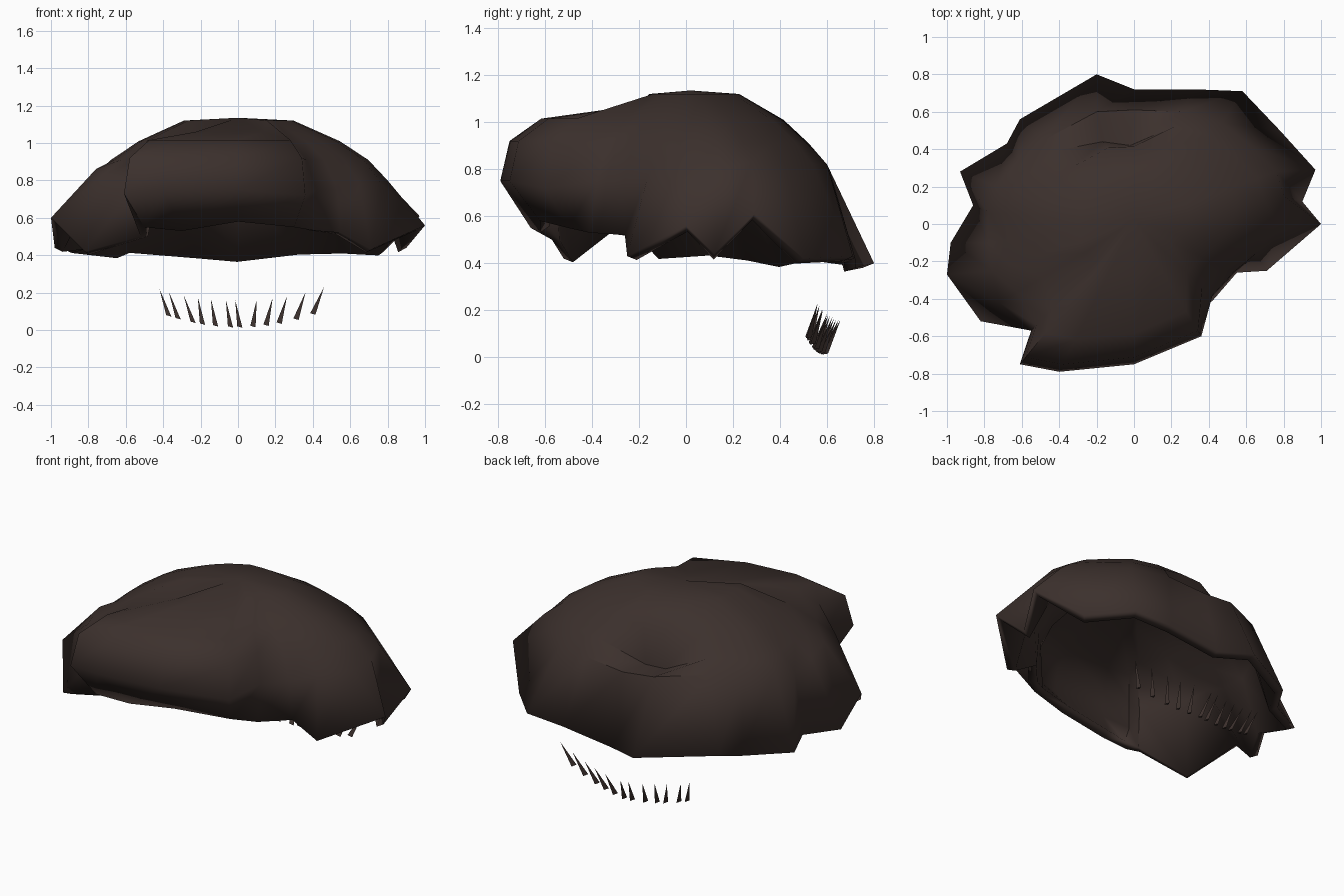
import bpy, bmesh, math
from mathutils import Vector

if "Cube" in bpy.data.objects:
    bpy.data.objects.remove(bpy.data.objects["Cube"])

hair = bpy.data.materials.new("dark_brown")
hair.diffuse_color = (0.045, 0.030, 0.026, 1)
hair.use_nodes = True
hair.node_tree.nodes["Principled BSDF"].inputs["Base Color"].default_value = hair.diffuse_color

def finish(name, bm):
    bmesh.ops.recalc_face_normals(bm, faces=bm.faces)
    me = bpy.data.meshes.new(name)
    bm.to_mesh(me)
    bm.free()
    ob = bpy.data.objects.new(name, me)
    bpy.context.collection.objects.link(ob)
    me.materials.append(hair)
    return ob

# Ragged lower rim of the shell, counterclockwise from +x
rim = [(1, 0, .56), (.90, .12, .44), (.97, .29, .61), (.78, .50, .42),
       (.58, .71, .43), (.33, .72, .42), (0, .72, .38), (-.20, .80, .40),
       (-.61, .56, .43), (-.68, .43, .40), (-.93, .28, .43), (-.86, .10, .45),
       (-.98, -.10, .44), (-1, -.27, .60), (-.82, -.52, .42), (-.52, -.57, .50),
       (-.50, -.66, .55), (-.30, -.62, .53), (0, -.62, .58), (.30, -.50, .55),
       (.42, -.41, .53), (.55, -.26, .52), (.71, -.25, .43)]
# Fullest ring of the locks, same columns
mid = [(.77, 0, .78), (.80, .15, .80), (.76, .28, .83), (.62, .42, .82),
       (.47, .54, .82), (.25, .60, .82), (0, .61, .80), (-.20, .60, .82),
       (-.48, .45, .85), (-.62, .33, .85), (-.74, .20, .85), (-.78, .06, .80),
       (-.78, -.10, .82), (-.76, -.25, .86), (-.72, -.42, .83), (-.55, -.57, .76),
       (-.61, -.75, .73), (-.40, -.79, .75), (0, -.75, .75), (.36, -.60, .72),
       (.42, -.38, .75), (.53, -.26, .75), (.65, -.16, .78)]

def shrink(side, front):
    # Ring towards the crown; the fringe keeps more of its reach
    out = []
    for i, p in enumerate(mid):
        s, z = front if 15 <= i <= 19 else side
        out.append((p[0] * s, p[1] * s, z))
    return out

shoulder = shrink((.87, .91), (.95, .92))
shoulder[6], shoulder[7] = (-.02, .42, .78), (-.17, .44, .80)  # crown hollow
upper = shrink((.68, 1.01), (.78, 1.015))
top = shrink((.37, 1.12), (.37, 1.06))

# Hair shell
bm = bmesh.new()
rings = [[bm.verts.new(p) for p in r] for r in (rim, mid, shoulder, upper, top)]
n = len(rim)
for a, b in zip(rings, rings[1:]):
    for i in range(n):
        j = (i + 1) % n
        bm.faces.new((a[i], a[j], b[j], b[i]))
apex = bm.verts.new((0, 0.02, 1.135))
for i in range(n):
    bm.faces.new((rings[-1][i], rings[-1][(i + 1) % n], apex))
shell = finish("hair_shell", bm)
if shell.data.polygons[-1].normal.z < 0:
    shell.data.flip_normals()
thick = shell.modifiers.new("thickness", "SOLIDIFY")
thick.thickness = 0.05
thick.offset = -1
bpy.context.view_layer.objects.active = shell
shell.select_set(True)
bpy.ops.object.shade_smooth_by_angle(angle=math.radians(50))

# Loose nape strands: thin three-sided spikes in a shallow arc
bm = bmesh.new()
for k, x in enumerate((-.37, -.32, -.24, -.19, -.12, -.04, .01, .08, .15, .22, .31, .40)):
    t = abs(x) / .4
    base = Vector((x, .59 - .07 * t, .02 + .07 * t * t))
    lean = (-.05, -.025, .02)[min(2, (k + 1) // 4)] + (.04 * t if x > .1 else 0)
    tip = base + Vector((lean, .07 - .03 * t, .14))
    ring = [bm.verts.new(base + Vector((dx, dy, dz)))
            for dx, dy, dz in ((-.014, -.012, 0), (.014, -.008, -.008), (0, .016, -.004))]
    end = bm.verts.new(tip)
    for i in range(3):
        bm.faces.new((ring[i], ring[(i + 1) % 3], end))
    bm.faces.new(ring[::-1])
finish("nape_strands", bm)
